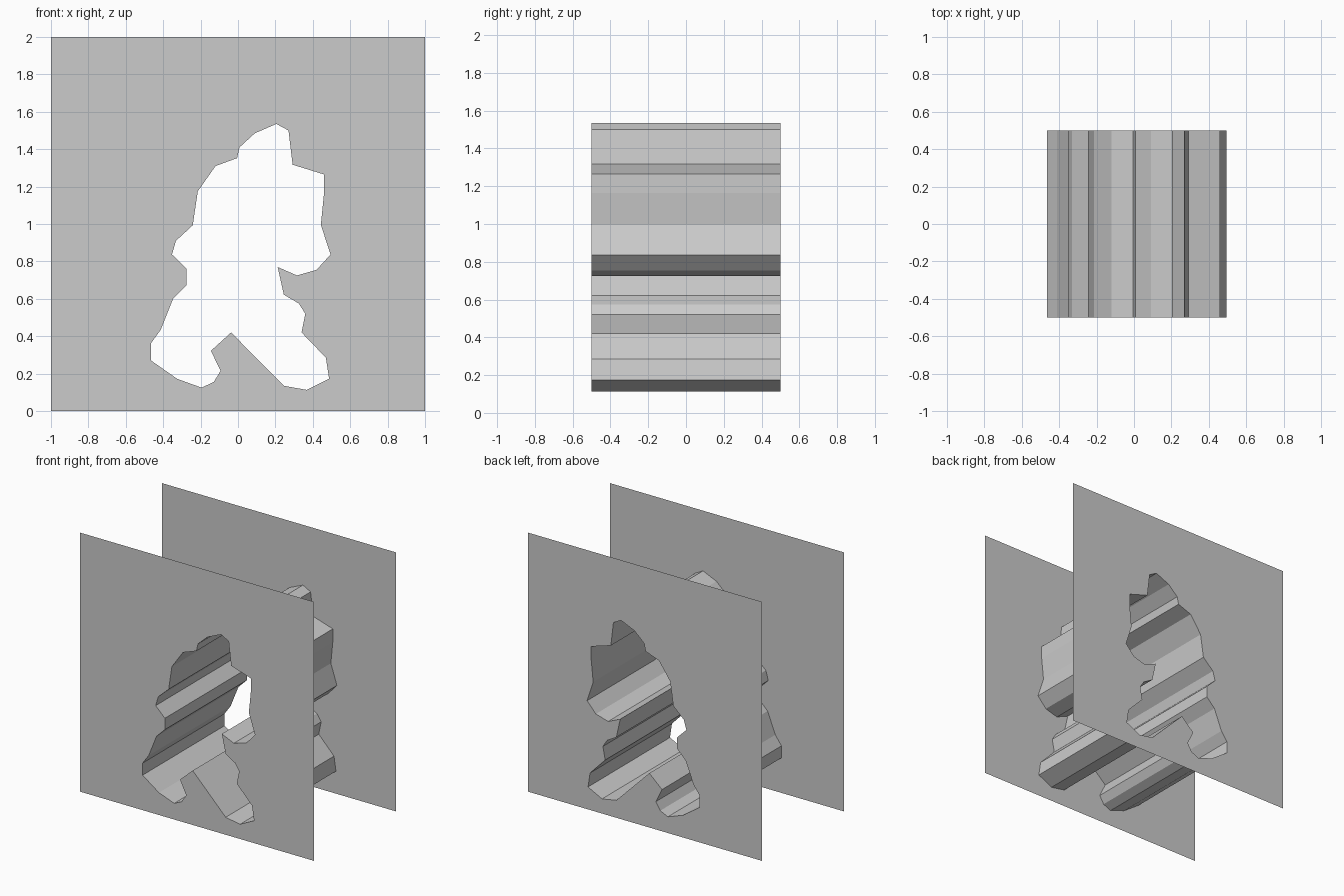
import bpy, bmesh

if "Cube" in bpy.data.objects:
    bpy.data.objects.remove(bpy.data.objects["Cube"])

HALF_DEPTH = 0.5

# Cut-out outline as (x, z), clockwise seen from the front
OUTLINE = [
    (.205, 1.535), (.27, 1.5), (.292, 1.317), (.46, 1.265), (.46, 1.165),
    (.443, .995), (.495, .837), (.42, .755), (.315, .725), (.212, .77),
    (.245, .622), (.325, .575), (.36, .52), (.34, .42), (.47, .285),
    (.487, .173), (.367, .113), (.245, .135), (.065, .317), (-.037, .42),
    (-.145, .322), (-.093, .215), (-.13, .155), (-.195, .125), (-.325, .172),
    (-.465, .27), (-.465, .363), (-.413, .435), (-.347, .6), (-.275, .672),
    (-.275, .76), (-.353, .837), (-.332, .91), (-.242, .993), (-.215, 1.175),
    (-.12, 1.31), (-.005, 1.352), (.008, 1.41), (.09, 1.485),
]
PANEL = [(-1, 0), (1, 0), (1, 2), (-1, 2)]


def finish(name, bm):
    mesh = bpy.data.meshes.new(name)
    bm.to_mesh(mesh)
    bm.free()
    obj = bpy.data.objects.new(name, mesh)
    bpy.context.collection.objects.link(obj)
    return obj


def add_loop(bm, points, y):
    verts = [bm.verts.new((x, y, z)) for x, z in points]
    edges = [bm.edges.new((a, b)) for a, b in zip(verts, verts[1:] + verts[:1])]
    return verts, edges


def pierced_panel(name, y):
    """Thin square sheet with the outline cut out of it, facing outwards."""
    bm = bmesh.new()
    edges = add_loop(bm, PANEL, y)[1] + add_loop(bm, OUTLINE, y)[1]
    side = 1 if y > 0 else -1
    bmesh.ops.triangle_fill(bm, edges=edges, use_beauty=True, normal=(0, side, 0))
    bm.normal_update()
    for face in bm.faces:
        if face.normal.y * side < 0:
            face.normal_flip()
    return finish(name, bm)


# Front and back sheets
pierced_panel("front_panel", -HALF_DEPTH)
pierced_panel("back_panel", HALF_DEPTH)

# Tunnel wall joining the two cut-outs, facing into the opening
bm = bmesh.new()
front = add_loop(bm, OUTLINE, -HALF_DEPTH)[0]
back = add_loop(bm, OUTLINE, HALF_DEPTH)[0]
for i in range(len(front)):
    j = (i + 1) % len(front)
    bm.faces.new((front[i], front[j], back[j], back[i]))
bm.normal_update()
if bm.faces[:][0].normal.z > 0:
    bmesh.ops.reverse_faces(bm, faces=bm.faces[:])
finish("tunnel_wall", bm)
